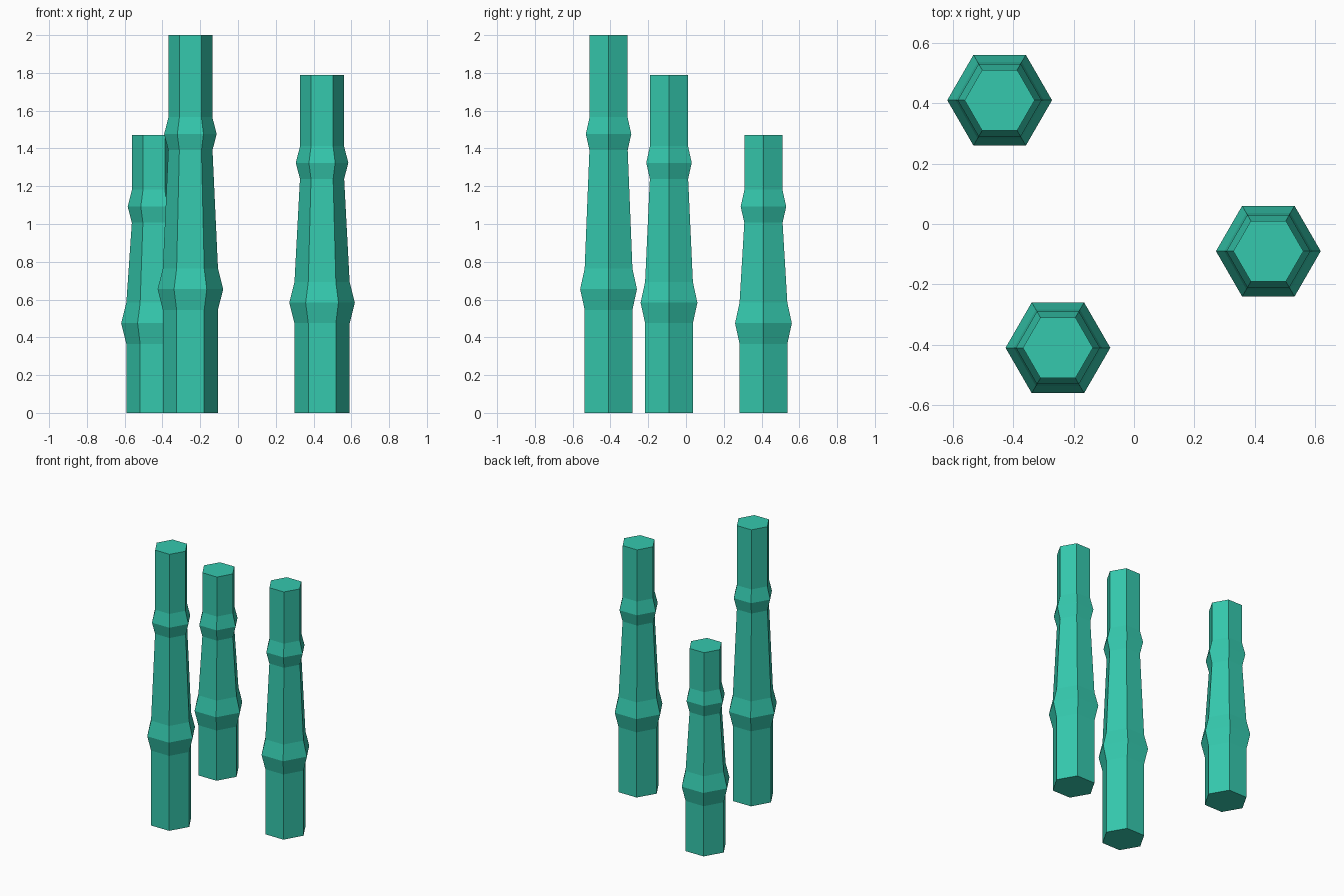
import bpy, bmesh
from math import cos, sin, pi

if "Cube" in bpy.data.objects:
    bpy.data.objects.remove(bpy.data.objects["Cube"])

SIDES = 6
mat = bpy.data.materials.new("teal")
mat.diffuse_color = (0.035, 0.58, 0.42, 1)
mat.use_nodes = True
mat.node_tree.nodes["Principled BSDF"].inputs["Base Color"].default_value = mat.diffuse_color


def stalk(name, x, y, height):
    # Profile (radius, z): thick base, lower node, taper, upper node, thin top
    low = 0.34 * height - 0.025
    high = 0.7245 * height + 0.027
    profile = [(0.146, 0), (0.146, low - 0.109), (0.1735, low), (0.146, low + 0.109),
               (0.117, high - 0.085), (0.139, high), (0.116, high + 0.09), (0.116, height)]
    bm = bmesh.new()
    rings = [[bm.verts.new((r * cos(2 * pi * i / SIDES), r * sin(2 * pi * i / SIDES), z))
              for i in range(SIDES)] for r, z in profile]
    # Side bands between rings
    for a, b in zip(rings, rings[1:]):
        for i in range(SIDES):
            j = (i + 1) % SIDES
            bm.faces.new((a[i], a[j], b[j], b[i]))
    # End caps
    bm.faces.new(rings[0][::-1])
    bm.faces.new(rings[-1])
    mesh = bpy.data.meshes.new(name)
    bm.to_mesh(mesh)
    bm.free()
    mesh.materials.append(mat)
    ob = bpy.data.objects.new(name, mesh)
    ob.location = (x, y, 0)
    bpy.context.collection.objects.link(ob)


# Three bamboo stalks of different heights
stalk("tall_stalk", -0.252, -0.41, 2.0)
stalk("middle_stalk", 0.445, -0.09, 1.79)
stalk("short_stalk", -0.445, 0.41, 1.47)
